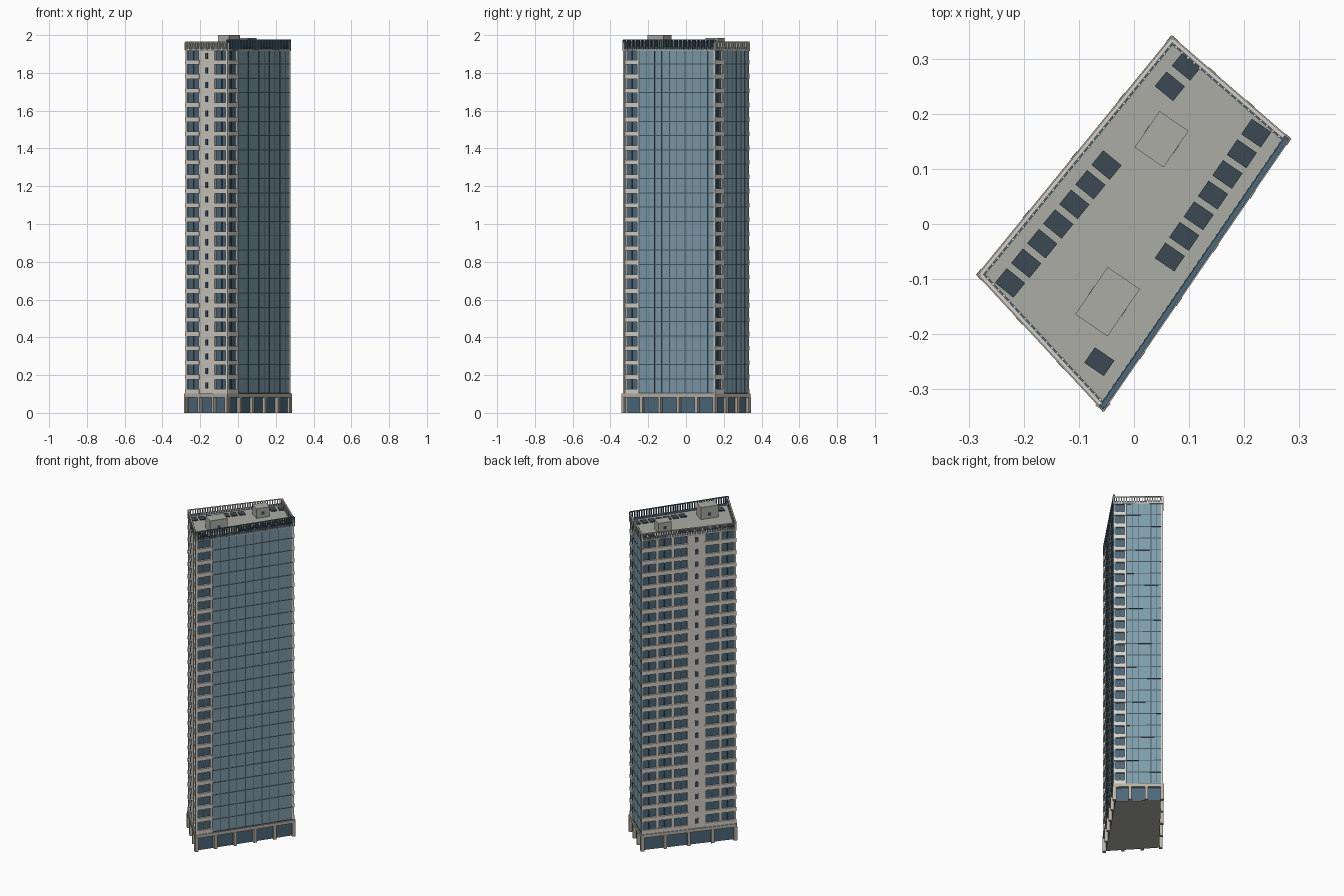
import bpy, bmesh, math
from mathutils import Vector

if "Cube" in bpy.data.objects:
    bpy.data.objects.remove(bpy.data.objects["Cube"])


def material(name, r, g, b):
    m = bpy.data.materials.new(name)
    m.diffuse_color = [(c / 255) ** 2.2 for c in (r, g, b)] + [1]
    m.use_nodes = True
    m.node_tree.nodes["Principled BSDF"].inputs["Base Color"].default_value = m.diffuse_color
    return m


CONCRETE = material("pale concrete", 212, 208, 200)
BASE = material("base concrete", 182, 175, 163)
ROOF = material("roof grey", 171, 171, 163)
CURTAIN = material("curtain glass", 126, 155, 170)
WINDOW = material("window glass", 78, 104, 122)
FRAME = material("dark frame", 72, 86, 93)
PANEL = material("roof panel", 63, 74, 84)

# Plan corners, counter-clockwise, and the outward normal of each side
CORNERS = [Vector(c) for c in ((-0.056, -0.333), (0.278, 0.154), (0.069, 0.335), (-0.279, -0.092))]
DIRS = [(CORNERS[(i + 1) % 4] - CORNERS[i]).normalized() for i in range(4)]
NORMALS = [Vector((d.y, -d.x)) for d in DIRS]
# Bays per side: C = concrete with windows, G = curtain glass, S = solid with small window
BAYS = ["CGGGGG", "CGGG", "CCCSCC", "CSC"]
GROUND_BAYS = [5, 3, 4, 3]
FLOORS, Z0, Z1 = 24, 0.102, 1.92
FH = (Z1 - Z0) / FLOORS

parts = {}


def part(name, mat):
    if name not in parts:
        parts[name] = (bmesh.new(), mat)
    return parts[name][0]


def prism(bm, pts, z0, z1):
    low = [bm.verts.new((p.x, p.y, z0)) for p in pts]
    top = [bm.verts.new((p.x, p.y, z1)) for p in pts]
    n = len(pts)
    bm.faces.new(low[::-1])
    bm.faces.new(top)
    for i in range(n):
        j = (i + 1) % n
        bm.faces.new((low[i], low[j], top[j], top[i]))


def outline(offset):
    """Plan outline moved outwards by offset."""
    pts = []
    for i, p in enumerate(CORNERS):
        a, b = NORMALS[i - 1], NORMALS[i]
        pts.append(p + offset * (a + b) / (1 + a.dot(b)))
    return pts


def wall_box(bm, side, u0, u1, z0, z1, d0, d1):
    """Box on a side: u along the wall, d outwards from it."""
    o, d, n = CORNERS[side], DIRS[side], NORMALS[side]
    prism(bm, [o + d * u0 + n * d1, o + d * u1 + n * d1,
               o + d * u1 + n * d0, o + d * u0 + n * d0], z0, z1)


def roof_box(bm, x, y, lx, ly, z0, z1, axis):
    """Box lying on the roof, lx along axis."""
    c, v = Vector((x, y)), Vector((-axis.y, axis.x))
    prism(bm, [c + axis * (sx * lx / 2) + v * (sy * ly / 2)
               for sx, sy in ((-1, -1), (1, -1), (1, 1), (-1, 1))], z0, z1)


# Tower core seen through the windows, roof slab, ground floor
prism(part("tower_core", WINDOW), outline(-0.011), Z0, Z1)
prism(part("roof_slab", ROOF), outline(0.002), Z1 - 0.004, Z1 + 0.006)
prism(part("base_band", BASE), outline(0.005), 0.082, Z0)
prism(part("ground_glass", WINDOW), outline(-0.012), 0.003, 0.083)
prism(part("ground_plate", ROOF), outline(-0.012), 0.0, 0.003)

concrete = part("concrete_facade", CONCRETE)
frames = part("curtain_frames", FRAME)
glass = part("curtain_glass", CURTAIN)
mullions = part("window_mullions", FRAME)
small = part("small_windows", PANEL)
pillars = part("base_pillars", BASE)
kerb = part("parapet_kerb", WINDOW)

for s, bays in enumerate(BAYS):
    length = (CORNERS[(s + 1) % 4] - CORNERS[s]).length
    w = length / len(bays)
    for b, kind in enumerate(bays):
        u0, u1 = b * w, (b + 1) * w
        um = (u0 + u1) / 2
        if kind == "C":
            # piers at both edges, a slim mullion between the paired windows
            for a, e in ((u0, u0 + 0.009), (u1 - 0.009, u1)):
                wall_box(concrete, s, a, e, Z0, Z1, -0.012, -0.001)
            wall_box(mullions, s, um - 0.003, um + 0.003, Z0, Z1, -0.012, -0.006)
        elif kind == "G":
            # glass skin with vertical frames
            wall_box(glass, s, u0, u1, Z0, Z1, -0.012, -0.002)
            for u, h in ((u0 + 0.0025, 0.0025), (um, 0.001)):
                wall_box(frames, s, u - h, u + h, Z0, Z1, -0.004, -0.0005)
        else:
            wall_box(concrete, s, u0, u1, Z0, Z1, -0.012, -0.001)
        for f in range(FLOORS):
            z = Z0 + f * FH
            if kind == "C":
                wall_box(concrete, s, u0, u1, z, z + 0.025, -0.012, 0.001)
            elif kind == "G":
                wall_box(frames, s, u0, u1, z, z + 0.005, -0.004, -0.0008)
            else:
                wall_box(small, s, um - 0.010, um + 0.010, z + 0.028, z + 0.06, -0.002, 0.0003)

    # ground floor pillars
    n = GROUND_BAYS[s]
    for i in range(n + 1):
        u = i * length / n
        a, e = max(u - 0.009, -0.005), min(u + 0.009, length + 0.005)
        wall_box(pillars, s, a, e, 0, 0.084, -0.014, 0.006)

    # parapet fins with a thin rail and a low glass kerb
    glazed = s == 0
    top = 1.978 if glazed else 1.965
    fins = part("glass_parapet" if glazed else "parapet", WINDOW if glazed else CONCRETE)
    count = round(length / 0.0145)
    for i in range(count + 1):
        u = i * length / count
        wall_box(fins, s, u - 0.0025, u + 0.0025, Z1, top - 0.003, -0.008, 0.003)
    wall_box(fins, s, 0, length, top - 0.004, top, -0.006 if glazed else -0.004, 0.003)
    wall_box(kerb, s, 0, length, Z1, Z1 + 0.018, -0.007, -0.002)

# Rooftop plant rooms with a small dark opening on the long sides
along = DIRS[0]
rooms = part("plant_rooms", ROOF)
openings = part("plant_room_openings", PANEL)
for x, y, lx, ly, top in ((-0.048, -0.141, 0.104, 0.071, 2.0), (0.05, 0.154, 0.08, 0.064, 1.985)):
    roof_box(rooms, x, y, lx, ly, Z1, top, along)
    roof_box(openings, x, y, 0.018, ly + 0.001, 1.943, 1.963, along)

# Rows of flat roof panels
panels = part("roof_panels", PANEL)
rows = (((-0.225, -0.107), (-0.05, 0.107), 7, DIRS[2]),
        ((0.065, -0.06), (0.222, 0.165), 7, DIRS[0]),
        ((0.065, 0.25), (0.096, 0.287), 2, DIRS[2]),
        ((-0.063, -0.25), (-0.063, -0.25), 1, DIRS[0]))
for start, end, count, axis in rows:
    for i in range(count):
        p = Vector(start).lerp(Vector(end), i / max(count - 1, 1))
        roof_box(panels, p.x, p.y, 0.034, 0.043, Z1 + 0.005, Z1 + 0.011, axis)

# Turn every collected part into an object
for name, (bm, mat) in parts.items():
    bmesh.ops.recalc_face_normals(bm, faces=bm.faces[:])
    mesh = bpy.data.meshes.new(name)
    bm.to_mesh(mesh)
    bm.free()
    mesh.materials.append(mat)
    bpy.context.collection.objects.link(bpy.data.objects.new(name, mesh))
